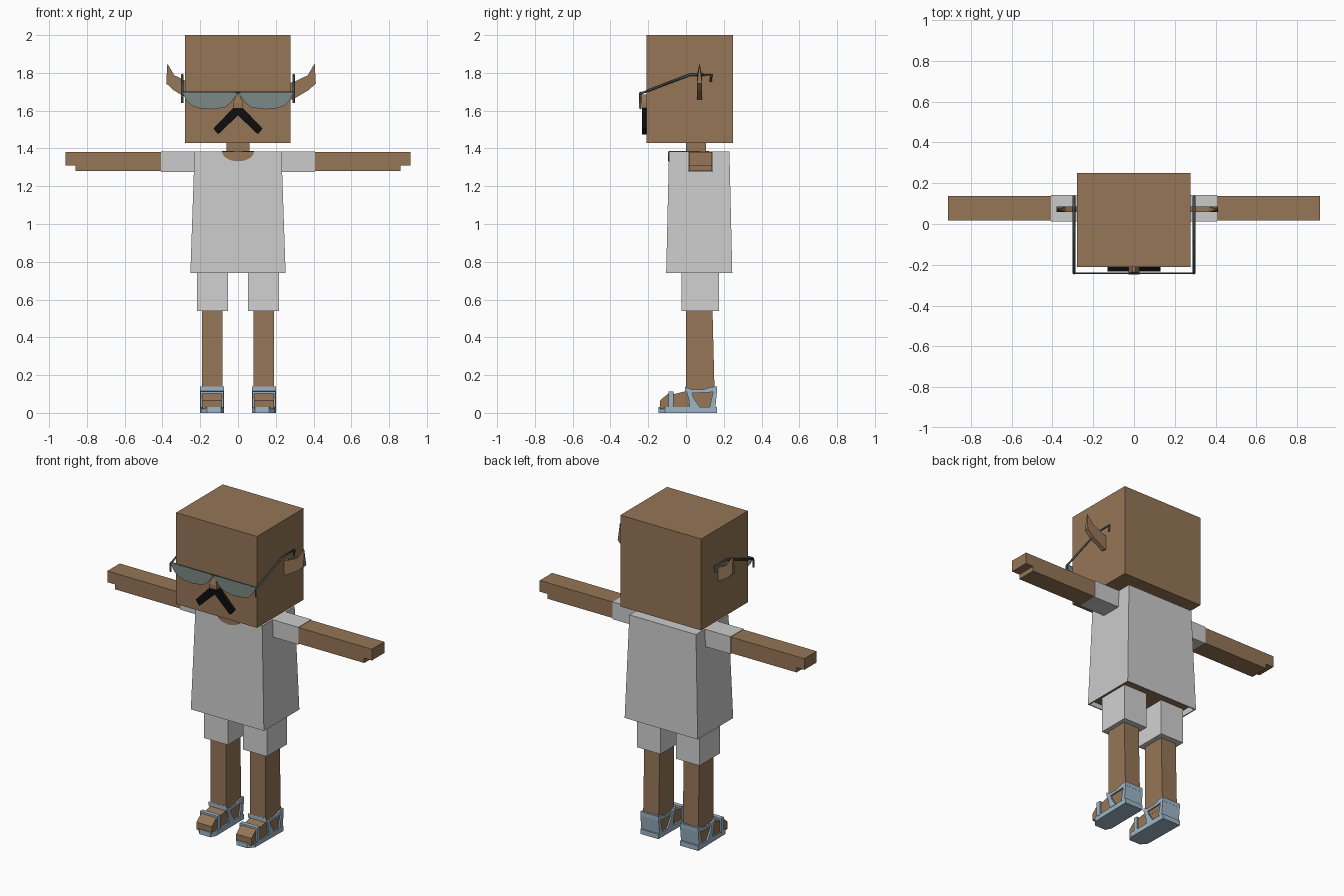
import bpy
import bmesh
import math
from mathutils import Vector

cube = bpy.data.objects.get("Cube")
if cube:
    bpy.data.objects.remove(cube, do_unlink=True)


def material(name, r, g, b):
    m = bpy.data.materials.new(name)
    m.use_nodes = True
    m.diffuse_color = (r, g, b, 1)
    m.node_tree.nodes["Principled BSDF"].inputs["Base Color"].default_value = (r, g, b, 1)
    return m


SKIN = material("skin_brown", 0.3, 0.18, 0.095)
SHIRT = material("shirt_grey", 0.6, 0.6, 0.6)
SHORTS = material("shorts_grey", 0.64, 0.64, 0.64)
SANDAL = material("sandal_blue", 0.34, 0.46, 0.57)
LENS = material("lens_grey", 0.2, 0.25, 0.24)
FRAME = material("frame_dark", 0.06, 0.075, 0.075)
BLACK = material("moustache_black", 0.004, 0.004, 0.004)


def finish(name, bm, mat):
    bmesh.ops.recalc_face_normals(bm, faces=bm.faces)
    mesh = bpy.data.meshes.new(name)
    bm.to_mesh(mesh)
    bm.free()
    mesh.materials.append(mat)
    obj = bpy.data.objects.new(name, mesh)
    bpy.context.collection.objects.link(obj)
    return obj


def prism(name, pts, axis, lo, hi, mat, side=1):
    """Extrude a 2D outline along an axis; side=-1 mirrors it in x."""
    def place(p, d):
        v = {"x": (d, *p), "y": (p[0], d, p[1]), "z": (*p, d)}[axis]
        return (v[0] * side, v[1], v[2])
    bm = bmesh.new()
    a = [bm.verts.new(place(p, lo)) for p in pts]
    b = [bm.verts.new(place(p, hi)) for p in pts]
    bm.faces.new(a)
    bm.faces.new(b)
    for i in range(len(pts)):
        j = (i + 1) % len(pts)
        bm.faces.new((a[i], a[j], b[j], b[i]))
    return finish(name, bm, mat)


def block(name, x, y, z, mat, side=1, top=None):
    """Box from ranges; top gives other x and y ranges for the upper end."""
    bm = bmesh.new()
    bmesh.ops.create_cube(bm, size=1)
    for v in bm.verts:
        xr, yr = top if top and v.co.z > 0 else (x, y)
        v.co = (xr[v.co.x > 0] * side, yr[v.co.y > 0], z[v.co.z > 0])
    return finish(name, bm, mat)


def rod(name, pts, radius, mat):
    c = bpy.data.curves.new(name, "CURVE")
    c.dimensions = "3D"
    c.bevel_depth = radius
    c.bevel_resolution = 0
    c.use_fill_caps = True
    s = c.splines.new("POLY")
    s.points.add(len(pts) - 1)
    for p, co in zip(s.points, pts):
        p.co = (*co, 1)
    c.materials.append(mat)
    obj = bpy.data.objects.new(name, c)
    bpy.context.collection.objects.link(obj)


# Head, neck and inner body
block("head", (-.28, .278), (-.21, .25), (1.43, 2), SKIN)
block("neck", (-.06, .06), (0, .105), (1.37, 1.44), SKIN)
block("torso", (-.225, .225), (-.085, .225), (.76, 1.36), SKIN,
      top=((-.2, .2), (-.07, .21)))

# Shirt shell, open at the hem
shirt = block("shirt", (-.252, .252), (-.105, .245), (.74, 1.383), SHIRT,
              top=((-.23, .23), (-.09, .23)))
bm = bmesh.new()
bm.from_mesh(shirt.data)
hem = [f for f in bm.faces if f.normal.z < -.9]
bmesh.ops.delete(bm, geom=hem, context="FACES")
bm.to_mesh(shirt.data)
bm.free()
solid = shirt.modifiers.new("cloth", "SOLIDIFY")
solid.thickness = .01

# Neckline: scoop on the chest and opening on top
scoop = [(-.085 * math.cos(math.pi * i / 10), 1.384 - .052 * math.sin(math.pi * i / 10))
         for i in range(11)]
prism("neckline_scoop", scoop, "y", -.094, -.086, SKIN)
opening = [(.085 * math.cos(math.pi * i / 8), .015 + .106 * math.sin(math.pi * i / 8))
           for i in range(16)]
prism("neckline_opening", opening, "z", 1.378, 1.386, SKIN)

# Nose
bm = bmesh.new()
front = [bm.verts.new(p) for p in ((-.026, -.248, 1.612), (.026, -.248, 1.612),
                                   (.026, -.248, 1.64), (.008, -.235, 1.685),
                                   (-.008, -.235, 1.685), (-.026, -.248, 1.64))]
back = [bm.verts.new((v.co.x, -.205, v.co.z)) for v in front]
bm.faces.new((front[0], front[1], front[2], front[5]))
bm.faces.new((front[5], front[2], front[3], front[4]))
bm.faces.new(back)
for i in range(6):
    j = (i + 1) % 6
    bm.faces.new((front[i], front[j], back[j], back[i]))
finish("nose", bm, SKIN)

lens = [(.0, 1.69), (.02, 1.697), (.295, 1.697), (.275, 1.655), (.245, 1.625),
        (.2, 1.612), (.14, 1.607), (.07, 1.617), (.035, 1.645), (.015, 1.675)]
ear = [(.24, 1.745), (.275, 1.75), (.353, 1.787), (.39, 1.85), (.396, 1.745),
       (.36, 1.71), (.275, 1.66), (.24, 1.66)]
ankle = [(-.005, .115), (-.005, .14), (.03, .123), (.09, .123), (.13, .137),
         (.165, .14), (.165, .115), (.12, .108), (.03, .105)]
instep = [(0, .12), (.028, .115), (.04, .08), (.075, .028), (.02, .028), (.015, .07)]
heel = [(.165, .12), (.145, .12), (.125, .028), (.155, .028)]
foot = [(-.138, .02), (-.138, .065), (-.115, .085), (-.085, .108), (-.06, .1),
        (0, .115), (.15, .115), (.15, .02)]
sole = [(.09, -.145), (.165, -.145), (.195, -.11), (.2, .165), (.075, .165), (.073, -.11)]

for side, tag in ((1, "left"), (-1, "right")):
    # Ear, pointed at the tip and a little uneven between sides
    e = prism(tag + "_ear", ear, "y", .058, .085, SKIN, side)
    for v in e.data.vertices:
        v.co.x += .016
        if v.co.z > 1.84:
            v.co.y = .0715

    # Glasses
    prism(tag + "_lens", lens, "y", -.244, -.24, LENS, side)
    x = .295 * side
    rod(tag + "_temple", [(x, -.242, 1.61 + .03), (x, -.242, 1.69), (x, .02, 1.79),
                          (x, .135, 1.79), (x, .13, 1.752)], .007, FRAME)

    # Moustache half
    prism(tag + "_moustache", [(0, 1.61), (.025, 1.615), (.13, 1.505), (.105, 1.475),
                               (0, 1.575)], "y", -.232, -.205, BLACK, side)

    # Arm with stepped hand
    block(tag + "_sleeve", (.21, .407), (.013, .142), (1.275, 1.383), SHIRT, side)
    prism(tag + "_arm", [(.39, 1.28), (.86, 1.28), (.86, 1.31), (.913, 1.31),
                         (.913, 1.38), (.39, 1.38)], "y", .016, .138, SKIN, side)

    # Leg
    block(tag + "_shorts", (.053, .216), (-.025, .175), (.54, .77), SHORTS, side)
    block(tag + "_leg", (.083, .19), (0, .152), (.08, .56), SKIN, side,
          top=((.083, .19), (0, .14)))
    prism(tag + "_foot", foot, "x", .084, .19, SKIN, side)

    # Sandal
    prism(tag + "_sole", sole, "z", 0, .03, SANDAL, side)
    for part, outline in (("ankle_strap", ankle), ("instep_strap", instep),
                          ("heel_strap", heel)):
        prism(tag + "_" + part, outline, "x", .074, .2, SANDAL, side)
    block(tag + "_toe_strap", (.076, .198), (-.092, -.065), (.025, .114), SANDAL, side)

rod("brow_bar", [(-.295, -.242, 1.698), (.295, -.242, 1.698)], .004, FRAME)
